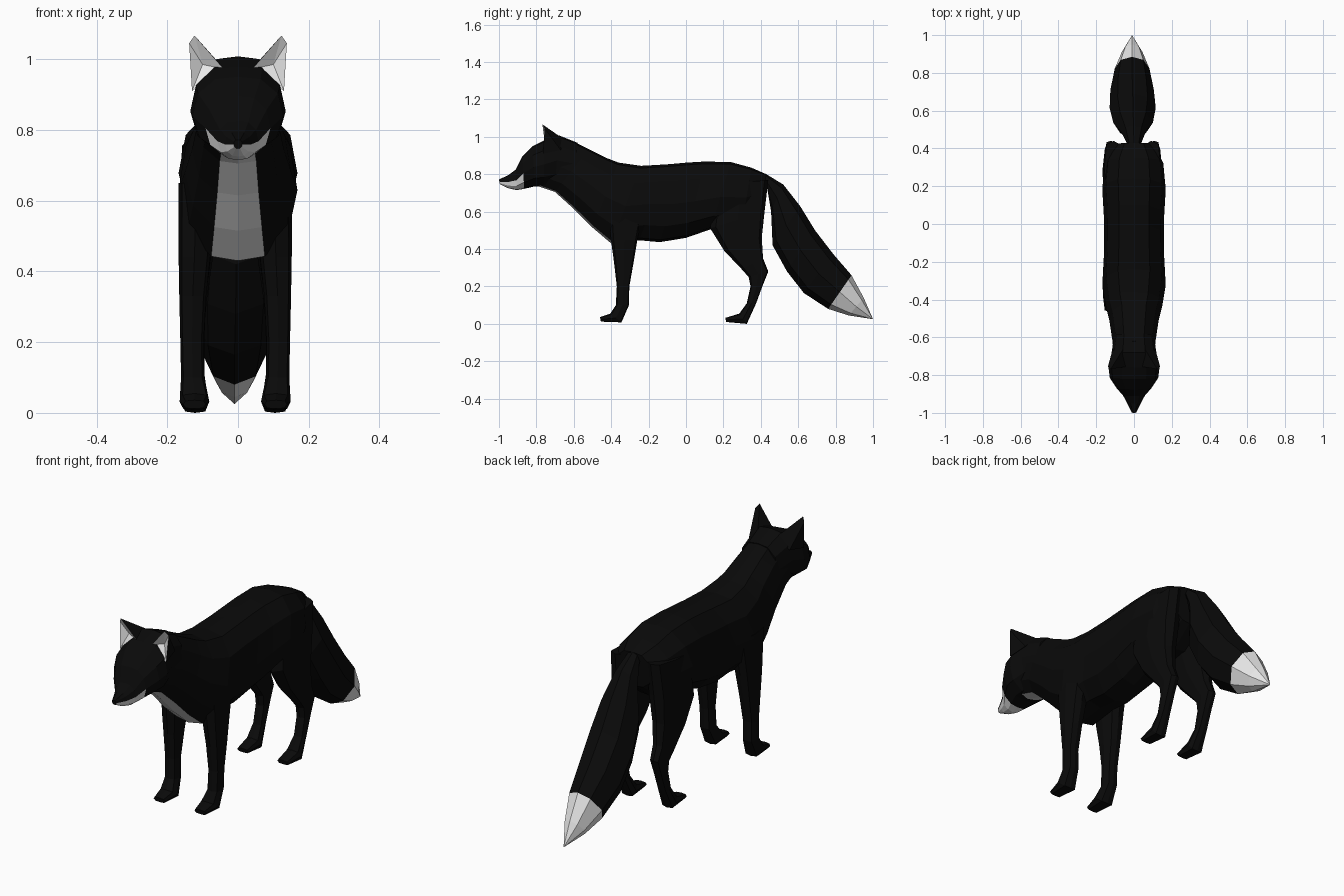
import bpy, bmesh


def material(name, rgb):
    m = bpy.data.materials.new(name)
    m.diffuse_color = (*rgb, 1)
    return m


DARK = material("black fur", (0.003, 0.003, 0.003))
PALE = material("white fur", (0.8, 0.8, 0.8))

# Half cross-sections: (fraction of half width, fraction from first to second edge point)
TORSO = [(0, 0), (.5, .03), (.88, .22), (1, .52), (.85, .8), (.45, .97), (0, 1)]
LIMB = [(0, 0), (.8, .1), (1, .5), (.75, .93), (0, 1)]
BRUSH = [(0, 0), (.65, .13), (1, .5), (.65, .87), (0, 1)]


def finish(name, bm):
    bmesh.ops.recalc_face_normals(bm, faces=bm.faces)
    me = bpy.data.meshes.new(name)
    bm.to_mesh(me)
    bm.free()
    me.materials.append(DARK)
    me.materials.append(PALE)
    ob = bpy.data.objects.new(name, me)
    bpy.context.collection.objects.link(ob)
    return ob


def loft(name, rings, profile, side=1, shift=0, tip=None, pale=lambda seg, t: False):
    """Skin rings (y0, z0, y1, z1, half_width, centre_x); pale(seg, t) picks white faces."""
    loop = profile + [(-x, t) for x, t in profile[-2:0:-1]]
    n = len(loop)
    bm = bmesh.new()
    rows = []
    for y0, z0, y1, z1, w, cx in rings:
        rows.append([bm.verts.new((side * cx + shift + x * w, y0 + (y1 - y0) * t, z0 + (z1 - z0) * t))
                     for x, t in loop])
    for s in range(len(rows) - 1):
        for i in range(n):
            j = (i + 1) % n
            f = bm.faces.new((rows[s][i], rows[s][j], rows[s + 1][j], rows[s + 1][i]))
            f.material_index = int(pale(s, (loop[i][1] + loop[j][1]) / 2))
    bm.faces.new(rows[0])
    if tip:
        v = bm.verts.new(tip)
        for i in range(n):
            f = bm.faces.new((rows[-1][i], rows[-1][(i + 1) % n], v))
            f.material_index = int(pale(len(rows) - 1, 0))
    else:
        bm.faces.new(rows[-1])
    return finish(name, bm)


# Neck and trunk, with a white chest strip
loft("body", [
    (-.62, .985, -.79, .735, .105, 0),
    (-.52, .935, -.70, .705, .115, 0),
    (-.42, .885, -.60, .615, .13, 0),
    (-.36, .862, -.50, .515, .15, 0),
    (-.24, .845, -.40, .43, .168, 0),
    (-.10, .853, -.25, .447, .16, 0),
    (0, .862, -.14, .437, .158, 0),
    (.10, .868, 0, .46, .16, 0),
    (.24, .865, .13, .505, .168, 0),
    (.35, .835, .30, .53, .155, 0),
    (.43, .80, .41, .62, .10, 0),
], TORSO, pale=lambda s, t: s < 4 and t > .95)

# Head, with white lower jaw and cheeks
loft("head", [
    (-1.0, .772, -.995, .747, .012, 0),
    (-.95, .795, -.95, .725, .036, 0),
    (-.91, .825, -.905, .715, .058, 0),
    (-.875, .895, -.865, .722, .092, 0),
    (-.82, .95, -.81, .735, .128, 0),
    (-.76, .98, -.76, .735, .135, 0),
    (-.68, 1.008, -.70, .75, .12, 0),
    (-.58, .968, -.60, .75, .105, 0),
], TORSO, pale=lambda s, t: s < 3 and t > .6)

# Bushy tail with white tip
loft("tail", [
    (.39, .80, .40, .73, .03, 0),
    (.43, .80, .435, .72, .04, 0),
    (.52, .745, .455, .60, .065, -.003),
    (.61, .63, .463, .42, .105, -.005),
    (.69, .50, .54, .28, .122, -.007),
    (.79, .37, .63, .165, .115, -.01),
    (.885, .26, .76, .08, .092, -.01),
    (.95, .14, .87, .045, .055, -.01),
], BRUSH, tip=(-.01, 1.0, .025), pale=lambda s, t: s > 5)

FRONT = [
    (-.42, .65, -.22, .65, .05, .11),
    (-.40, .44, -.26, .45, .045, .115),
    (-.385, .33, -.28, .33, .038, .12),
    (-.37, .20, -.303, .20, .033, .122),
    (-.375, .10, -.305, .10, .033, .12),
    (-.405, .055, -.345, .008, .042, .115),
    (-.46, .036, -.455, .012, .032, .115),
]
HIND = [
    (.16, .74, .44, .77, .05, .10),
    (.13, .51, .42, .60, .055, .105),
    (.205, .39, .405, .46, .045, .11),
    (.30, .29, .412, .35, .035, .115),
    (.335, .25, .44, .28, .03, .115),
    (.345, .20, .408, .20, .028, .115),
    (.325, .11, .375, .11, .028, .115),
    (.285, .055, .325, 0, .038, .113),
    (.21, .032, .215, .01, .032, .113),
]


def ear(name, s):
    """Pointed ear with a white hollow facing forward."""
    pts = [(.04, -.755, .972), (.13, -.765, .91), (.115, -.67, .93), (.05, -.65, .985),
           (.138, -.755, 1.045), (.123, -.768, 1.067), (.10, -.735, .985)]
    bm = bmesh.new()
    a, b, c, d, e, t, hollow = [bm.verts.new((s * x, y, z)) for x, y, z in pts]
    for face in ((a, t, d), (t, e, c, d), (e, b, c), (a, d, c, b)):
        bm.faces.new(face)
    for p, q in ((a, b), (b, e), (e, t), (t, a)):
        bm.faces.new((p, q, hollow)).material_index = 1
    finish(name, bm)


# Mirrored legs and ears
for side, label in ((-1, "right"), (1, "left")):
    loft("front_leg_" + label, FRONT, LIMB, side, -.008)
    loft("hind_leg_" + label, HIND, LIMB, side, -.008)
    ear("ear_" + label, side)
